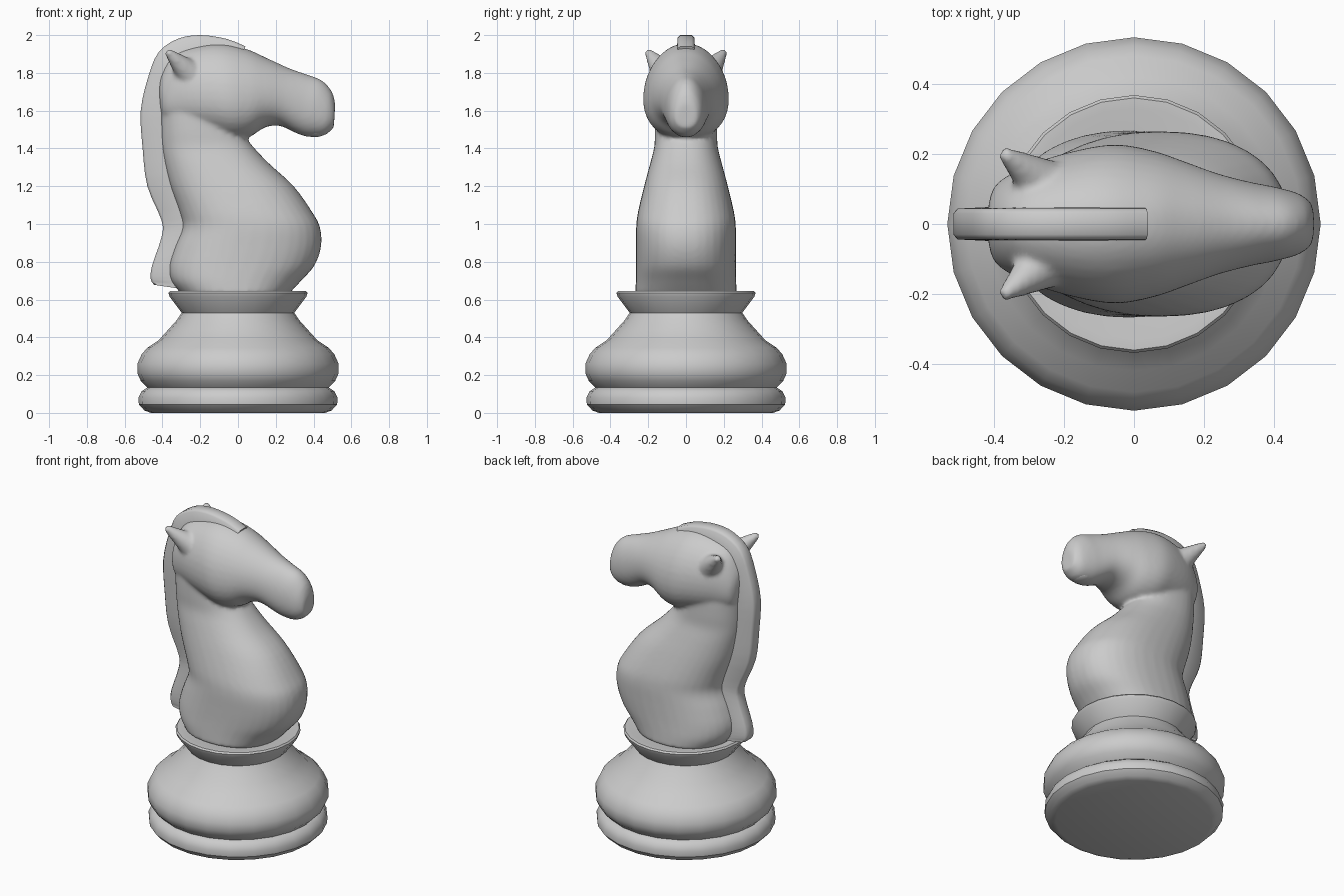
import bpy, bmesh, math
from mathutils import Vector, Matrix

if "Cube" in bpy.data.objects:
    bpy.data.objects.remove(bpy.data.objects["Cube"])


def finish(bm, name, angle=35):
    bmesh.ops.recalc_face_normals(bm, faces=bm.faces[:])
    me = bpy.data.meshes.new(name)
    bm.to_mesh(me)
    bm.free()
    me.shade_smooth()
    me.set_sharp_from_angle(angle=math.radians(angle))
    ob = bpy.data.objects.new(name, me)
    bpy.context.collection.objects.link(ob)
    return ob


def catmull(rows, steps):
    """Smoothly interpolate rows of numbers."""
    out = []
    for i in range(len(rows) - 1):
        a, b, c, d = (Vector(rows[min(max(i + k, 0), len(rows) - 1)]) for k in (-1, 0, 1, 2))
        for s in range(steps):
            t = s / steps
            out.append(0.5 * (2 * b + (c - a) * t + (2 * a - 5 * b + 4 * c - d) * t * t
                              + (3 * b - a - 3 * c + d) * t ** 3))
    return out + [Vector(rows[-1])]


def bridge(bm, rings):
    """Skin closed rings and cap both ends."""
    for r, q in zip(rings, rings[1:]):
        n = len(r)
        for i in range(n):
            bm.faces.new((r[i], r[(i + 1) % n], q[(i + 1) % n], q[i]))
    bm.faces.new(rings[0][::-1])
    bm.faces.new(rings[-1])


def loft(bm, sections, egg, power, n=36):
    """Each section: x, z of one edge, x, z of the opposite edge, half width."""
    rings = []
    for x1, z1, x2, z2, w in catmull(sections, 4):
        ring = []
        for i in range(n):
            t = 2 * math.pi * i / n
            c, s = math.cos(t), math.sin(t)
            c2 = math.copysign(abs(c) ** (2 / power), c)
            s2 = math.copysign(abs(s) ** (2 / power), s)
            ring.append(bm.verts.new(((x1 + x2) / 2 + c2 * (x1 - x2) / 2,
                                      w * s2 * (1 - egg * c),
                                      (z1 + z2) / 2 + c2 * (z1 - z2) / 2)))
        rings.append(ring)
    bridge(bm, rings)


def lathe(name, profile, n=24):
    bm = bmesh.new()
    rings = [[bm.verts.new((r * math.sin(2 * math.pi * i / n), r * math.cos(2 * math.pi * i / n), z))
              for i in range(n)] for r, z in profile]
    bridge(bm, rings)
    return finish(bm, name)


# Turned base: foot ring, bulging body, flared collar
lathe("foot_ring", [(.46, 0), (.495, .012), (.525, .045), (.527, .08), (.51, .115), (.48, .135)])
lathe("base_body", [(.48, .135), (.515, .17), (.533, .21), (.533, .26), (.51, .31), (.48, .345),
                    (.42, .385), (.37, .44), (.325, .49), (.298, .53)])
lathe("collar", [(.298, .53), (.362, .615), (.368, .635), (.36, .645), (.33, .645), (.27, .635)])

# Horse body: neck and head lofts plus ears, fused into one smooth skin
bm = bmesh.new()
loft(bm, [(-.30, .63, .27, .63, .268), (-.355, .70, .335, .70, .266), (-.365, .78, .405, .78, .264),
          (-.335, .88, .44, .88, .264), (-.295, .98, .435, .98, .264), (-.31, 1.06, .395, 1.06, .255),
          (-.36, 1.20, .295, 1.20, .222), (-.39, 1.32, .165, 1.32, .19), (-.405, 1.41, .08, 1.41, .168),
          (-.41, 1.50, .03, 1.48, .165), (-.41, 1.62, 0, 1.60, .16), (-.39, 1.72, -.05, 1.72, .14)],
     0, 2.3)
loft(bm, [(-.42, 1.72, -.41, 1.60, .05), (-.405, 1.80, -.38, 1.53, .115), (-.34, 1.90, -.25, 1.49, .17),
          (-.21, 1.945, -.13, 1.465, .208), (-.08, 1.955, -.03, 1.445, .225),
          (.05, 1.925, .06, 1.46, .207), (.15, 1.88, .14, 1.51, .177), (.27, 1.825, .22, 1.52, .142),
          (.37, 1.79, .31, 1.48, .118), (.445, 1.76, .37, 1.462, .105), (.495, 1.705, .455, 1.468, .085),
          (.515, 1.64, .507, 1.51, .055)], .14, 2.1)
for side in (1, -1):
    base, tip = Vector((-.26, side * .115, 1.80)), Vector((-.375, side * .205, 1.915))
    d = tip - base
    m = Matrix.Translation((base + tip) / 2) @ d.to_track_quat('Z', 'Y').to_matrix().to_4x4()
    bmesh.ops.create_cone(bm, cap_ends=True, segments=16, radius1=.075, radius2=.018,
                          depth=d.length, matrix=m)
horse = finish(bm, "horse_head_and_neck", 180)
remesh = horse.modifiers.new("fuse", 'REMESH')
remesh.mode = 'VOXEL'
remesh.voxel_size = .012
remesh.use_smooth_shade = True
smooth = horse.modifiers.new("soften", 'SMOOTH')
smooth.factor = .5
smooth.iterations = 7

# Mane: strip along the crest, outer edge then buried inner edge
bm = bmesh.new()
rings = []
for xo, zo, xi, zi in catmull([
        (.04, 1.94, .02, 1.90), (-.06, 1.98, -.07, 1.91), (-.20, 2.0, -.19, 1.90),
        (-.32, 1.98, -.28, 1.87), (-.42, 1.91, -.34, 1.80), (-.475, 1.78, -.37, 1.72),
        (-.515, 1.60, -.38, 1.58), (-.505, 1.40, -.36, 1.40), (-.48, 1.20, -.32, 1.22),
        (-.405, 1.02, -.26, 1.03), (-.405, .93, -.26, .95), (-.455, .78, -.32, .79),
        (-.462, .71, -.31, .70), (-.445, .678, -.29, .655)], 3):
    d = Vector((xi - xo, zi - zo)).normalized() * .012
    rings.append([bm.verts.new(p) for p in (
        (xi, -.05, zi), (xo + d.x, -.044, zo + d.y), (xo, -.03, zo),
        (xo, .03, zo), (xo + d.x, .044, zo + d.y), (xi, .05, zi))])
bridge(bm, rings)
finish(bm, "mane", 50)

# Lower lip at the mouth notch
bm = bmesh.new()
bmesh.ops.create_uvsphere(bm, u_segments=16, v_segments=10, radius=1,
                          matrix=Matrix.Translation((.405, 0, 1.49)) @ Matrix.Diagonal((.062, .06, .03, 1)))
finish(bm, "lower_lip", 60)
